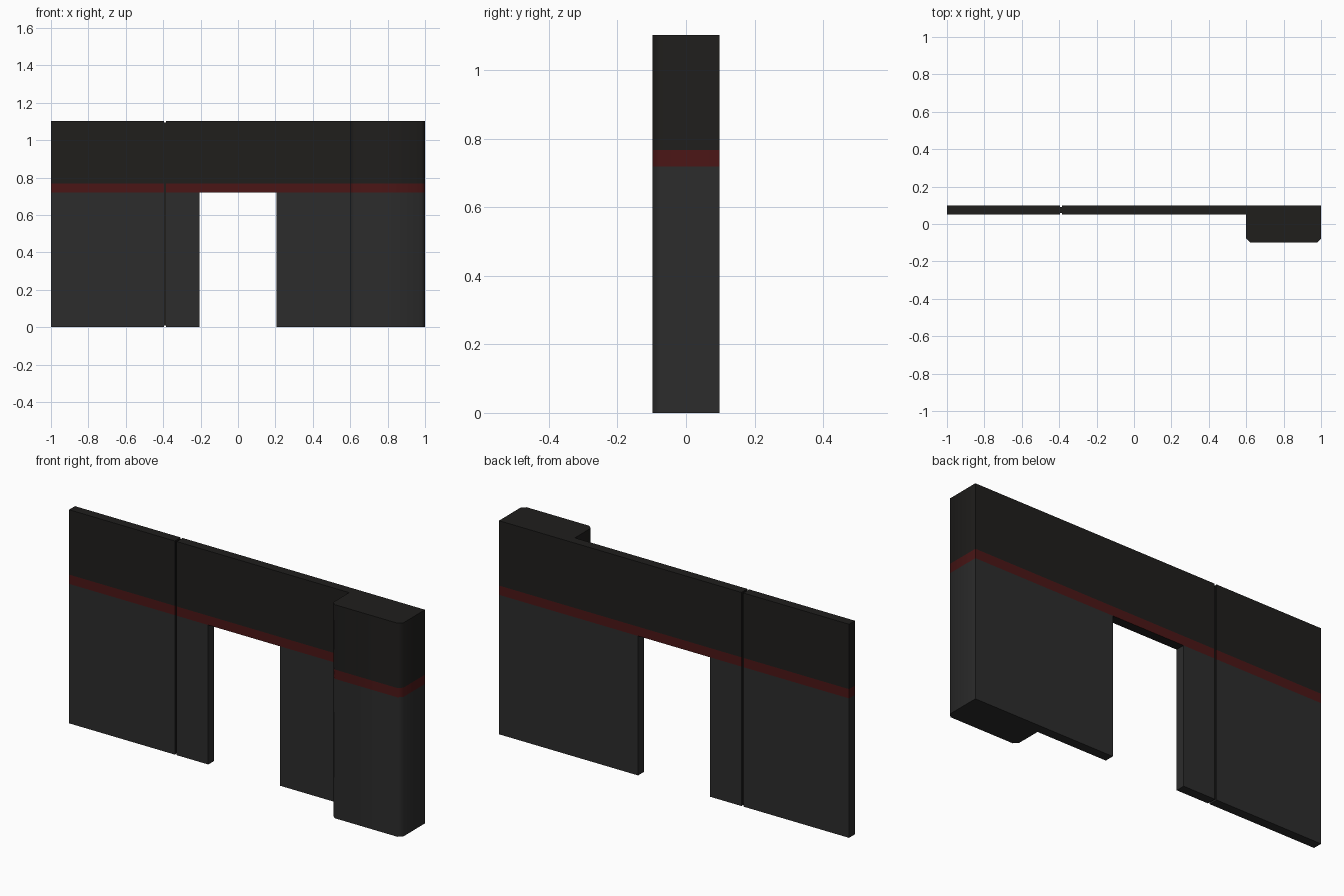
import bpy, bmesh
import math

if "Cube" in bpy.data.objects:
    bpy.data.objects.remove(bpy.data.objects["Cube"])


def material(name, rgb):
    m = bpy.data.materials.new(name)
    m.diffuse_color = (*rgb, 1.0)
    m.use_nodes = True
    m.node_tree.nodes["Principled BSDF"].inputs["Base Color"].default_value = m.diffuse_color
    return m


MATS = [material("dark_grey", (0.025, 0.025, 0.025)),
        material("dark_red", (0.07, 0.008, 0.008)),
        material("soft_black", (0.014, 0.013, 0.012))]
YF, YB, YP = 0.05, 0.098, -0.098          # wall front, wall back, pillar front
HEAD, STRIPE, TOP = 0.72, 0.768, 1.103    # door head, stripe top, wall top
GROOVE_L, GROOVE_R = -0.396, -0.385


def sides(bm, outline, z0, z1, mat):
    """Vertical faces around a counter-clockwise plan outline."""
    n = len(outline)
    for i in range(n):
        (ax, ay), (bx, by) = outline[i], outline[(i + 1) % n]
        f = bm.faces.new([bm.verts.new(p) for p in
                          ((ax, ay, z0), (bx, by, z0), (bx, by, z1), (ax, ay, z1))])
        f.material_index = mat


def cap(bm, outline, z, mat, up):
    """Horizontal face over a plan outline."""
    pts = outline if up else outline[::-1]
    f = bm.faces.new([bm.verts.new((x, y, z)) for x, y in pts])
    f.material_index = mat


def finish(bm, name):
    bmesh.ops.remove_doubles(bm, verts=bm.verts, dist=1e-5)
    mesh = bpy.data.meshes.new(name)
    bm.to_mesh(mesh)
    bm.free()
    for m in MATS:
        mesh.materials.append(m)
    ob = bpy.data.objects.new(name, mesh)
    bpy.context.collection.objects.link(ob)
    bpy.ops.object.select_all(action='DESELECT')
    ob.select_set(True)
    bpy.context.view_layer.objects.active = ob
    bpy.ops.object.shade_smooth_by_angle(angle=math.radians(50))


def rect(x0, x1, y0, y1):
    return [(x0, y0), (x1, y0), (x1, y1), (x0, y1)]


def banded_wall(name, lower, upper, doorway=None):
    """Grey legs, red stripe and black header in one skin."""
    bm = bmesh.new()
    for leg in lower:
        cap(bm, leg, 0, 0, False)
        sides(bm, leg, 0, HEAD, 0)
    sides(bm, upper, HEAD, STRIPE, 1)
    sides(bm, upper, STRIPE, TOP, 2)
    cap(bm, upper, TOP, 2, True)
    if doorway:
        cap(bm, doorway, HEAD, 2, False)
    finish(bm, name)


# Plain end panel on the left
panel = rect(-1, GROOVE_L, YF, YB)
banded_wall("left_wall_panel", [panel], panel)

# Doorway wall with the chamfered pillar on its right end
D, C = 0.205, 0.02
door_l = rect(GROOVE_R, -D, YF, YB)
pillar = [(0.6, YF), (0.6, YP + C), (0.6 + C, YP), (1 - C, YP), (1, YP + C), (1, YB)]
right_leg = [(D, YF)] + pillar + [(D, YB)]
whole = door_l[:2] + right_leg + door_l[2:]
banded_wall("doorway_wall_and_pillar", [door_l, right_leg], whole, rect(-D, D, YF, YB))

# Recessed joint between the two walls
bm = bmesh.new()
core = rect(GROOVE_L, GROOVE_R, YF + 0.008, YB - 0.008)
sides(bm, core, 0.008, TOP - 0.008, 2)
cap(bm, core, 0.008, 2, False)
cap(bm, core, TOP - 0.008, 2, True)
finish(bm, "panel_joint")
